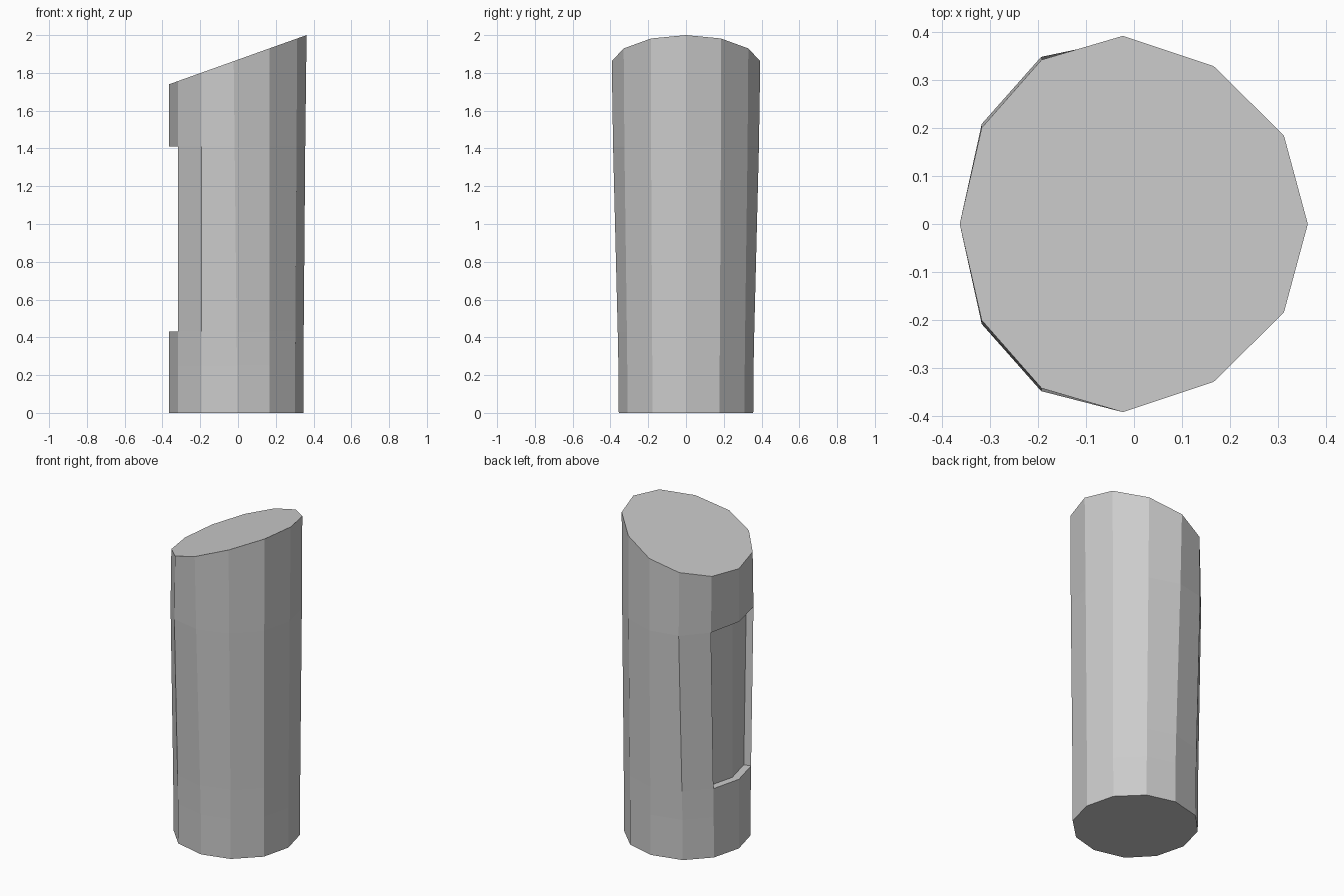
import bpy, bmesh

if "Cube" in bpy.data.objects:
    bpy.data.objects.remove(bpy.data.objects["Cube"])

# Half cross-sections of the 12-sided body (+x to -x), at three levels
BASE = [(.346, 0), (.302, .178), (.167, .310), (-.005, .356), (-.194, .310), (-.318, .180), (-.364, 0)]
UPPER = [(.356, 0), (.310, .185), (.167, .326), (-.018, .386), (-.194, .349), (-.318, .209), (-.364, 0)]
TOP = [(.363, 0), (.313, .185), (.166, .330), (-.023, .393), (-.193, .343), (-.318, .201), (-.364, 0)]


def blend(a, b, t):
    return [(p[0] + (q[0] - p[0]) * t, p[1] + (q[1] - p[1]) * t) for p, q in zip(a, b)]


def slant(x):
    return 1.74 + (x + .364) * .26 / .727


def ring(bm, half, z=None):
    outline = half + [(x, -y) for x, y in reversed(half[1:-1])]
    return [bm.verts.new((x, y, slant(x) if z is None else z)) for x, y in outline]


# Flaring body with a slanted top
bm = bmesh.new()
rings = [ring(bm, BASE, 0),
         ring(bm, blend(BASE, UPPER, .06), .25),
         ring(bm, blend(BASE, UPPER, .18), .43),
         ring(bm, UPPER, 1.41),
         ring(bm, TOP)]
window = []
for level, (lo, hi) in enumerate(zip(rings, rings[1:])):
    for i in range(12):
        j = (i + 1) % 12
        f = bm.faces.new((lo[i], lo[j], hi[j], hi[i]))
        if level == 2 and i in (5, 6):
            window.append(f)
bm.faces.new(rings[-1])
bm.faces.new(rings[0][::-1])
bm.normal_update()

# Recessed window across the two left-hand facets
bmesh.ops.inset_region(bm, faces=window, thickness=0, depth=-.044, use_even_offset=True)
bmesh.ops.recalc_face_normals(bm, faces=bm.faces[:])

mesh = bpy.data.meshes.new("slanted_body")
bm.to_mesh(mesh)
bm.free()
bpy.context.collection.objects.link(bpy.data.objects.new("slanted_body", mesh))
